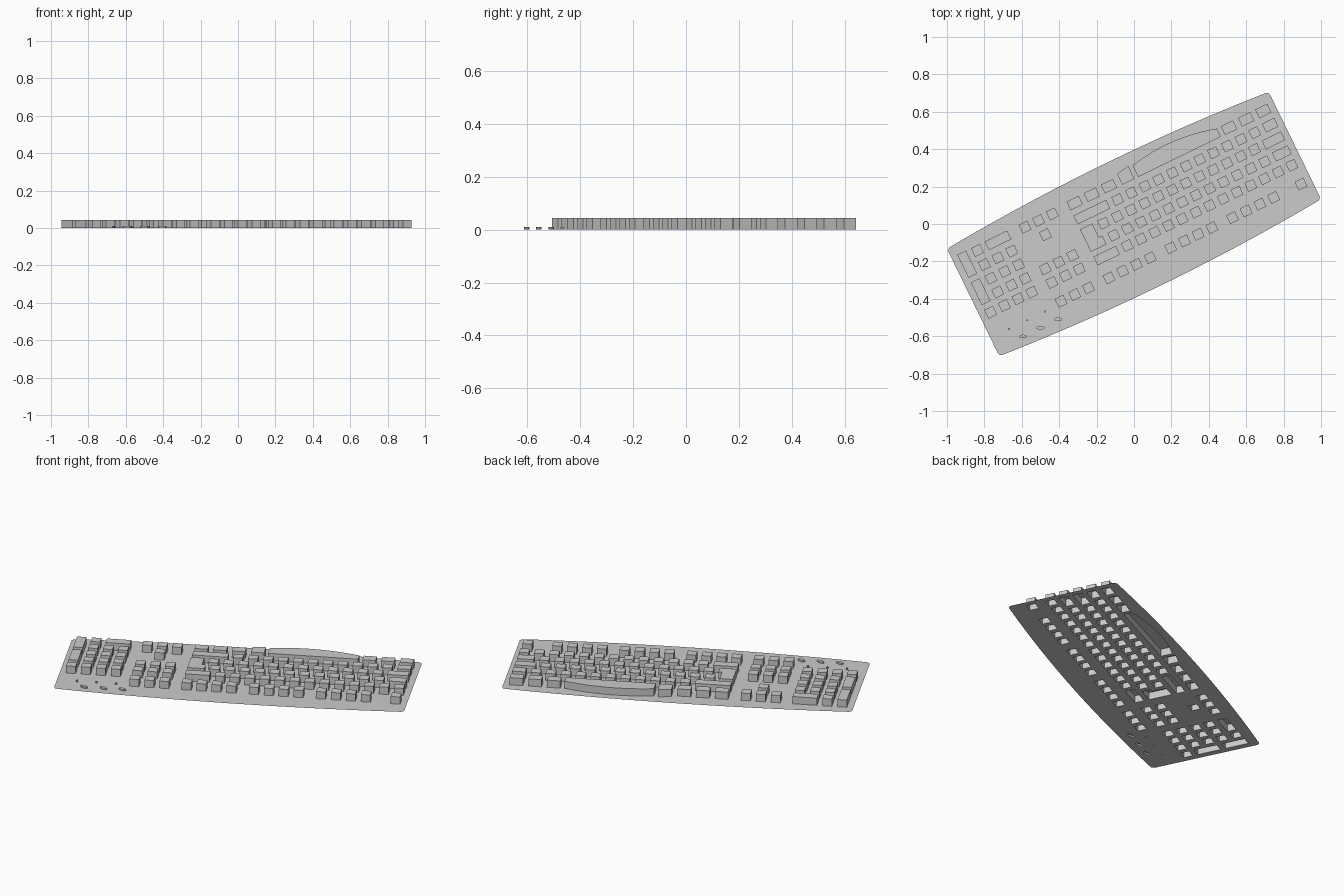
import bpy, bmesh, math

if "Cube" in bpy.data.objects:
    bpy.data.objects.remove(bpy.data.objects["Cube"])

P, GAP, LEFT = 0.0816, 0.030, -0.937       # key pitch, gap, left end of the key grid
ROWS = [0.200, 0.088, 0.007, -0.075, -0.156, -0.240]
TURN = math.radians(206)                   # the board lies turned on the ground
HEIGHT = 0.043
holes = []                                 # every footprint is also cut from the plate


def rect(col, row, w=1.0, rows=1):
    """Footprint of a key from its grid column, row and size in key units."""
    x0 = LEFT + col * P + GAP / 2
    x1 = LEFT + (col + w) * P - GAP / 2
    h = (P - GAP) / 2
    y0, y1 = ROWS[row + rows - 1] - h, ROWS[row] + h
    return [(x0, y0), (x1, y0), (x1, y1), (x0, y1)]


def run(col, row, widths):
    """A row of neighbouring keys."""
    out = []
    for w in widths:
        out.append(rect(col, row, w))
        col += w
    return out


def ellipse(cx, cy, rx, ry, n):
    c, s = math.cos(-TURN), math.sin(-TURN)
    pts = []
    for i in range(n):
        a = 2 * math.pi * i / n
        x, y = rx * math.cos(a), ry * math.sin(a)
        pts.append((cx + c * x - s * y, cy + s * x + c * y))
    return pts


def finish(name, bm):
    me = bpy.data.meshes.new(name)
    bm.to_mesh(me)
    bm.free()
    ob = bpy.data.objects.new(name, me)
    ob.rotation_euler.z = TURN
    bpy.context.collection.objects.link(ob)


def caps(name, prints, height=HEIGHT):
    """Hollow caps: walls and a top, open underneath."""
    bm = bmesh.new()
    for pts in prints:
        low = [bm.verts.new((x, y, 0)) for x, y in pts]
        top = [bm.verts.new((x, y, height)) for x, y in pts]
        bm.faces.new(top)
        for i in range(len(pts)):
            j = (i + 1) % len(pts)
            bm.faces.new((low[i], low[j], top[j], top[i]))
    holes.extend(prints)
    finish(name, bm)


# Escape and function keys
caps("function_keys", [rect(0, 0)] + run(2, 0, [1] * 4) + run(6.5, 0, [1] * 4)
     + run(11, 0, [1] * 4) + run(15.5, 0, [1] * 3))

# Letter block
caps("letter_keys", run(0, 1, [1] * 13 + [2]) + run(0, 2, [1.5] + [1] * 12)
     + run(0, 3, [1.75] + [1] * 12) + run(0, 4, [1.25] + [1] * 11 + [2.75])
     + run(0, 5, [1.25] * 3) + run(11.25, 5, [1.25] * 3))

# L-shaped return key
up, lo = rect(13.5, 2, 1.5), rect(13.75, 3, 1.25)
caps("return_key", [[lo[0], lo[1], up[2], up[3], up[0], (lo[0][0], up[0][1])]])

# Space bar with bowed front edge, and the deep key beside it
x0, x1, ytop, n = -0.622, -0.130, -0.216, 14
bow = []
for i in range(n + 1):
    t = i / n
    bow.append((x0 + (x1 - x0) * t, -0.264 - 0.020 * t - 0.032 * 4 * t * (1 - t)))
caps("space_bar", [bow + [(x1, ytop), (x0, ytop)]])
caps("deep_key", [[(-0.108, -0.292), (-0.036, -0.280), (-0.036, ytop), (-0.108, ytop)]])

# Navigation and arrow keys
caps("navigation_keys", run(15.5, 1, [1] * 3) + run(15.5, 2, [1] * 3))
caps("arrow_keys", [rect(16.5, 4)] + run(15.5, 5, [1] * 3))

# Number pad
N = 18.96
caps("number_pad", run(N, 1, [1] * 4) + run(N, 2, [1] * 3) + run(N, 3, [1] * 3)
     + run(N, 4, [1] * 3) + run(N, 5, [2, 1])
     + [rect(N + 3, 2, 1, 2), rect(N + 3, 4, 1, 2)])

# Status lights and small marks
caps("status_lights", [ellipse(x, 0.280, 0.023, 0.010, 8) for x in (0.588, 0.692, 0.797)], 0.009)
caps("light_marks", [ellipse(x, 0.212, 0.006, 0.006, 6) for x in (0.634, 0.739, 0.846)], 0.009)

# Plate: bowed long sides, rounded corners, holes under all keys
W, H, BOW, R = 0.957, 0.321, 0.037, 0.022
half = []
for i in range(5):
    a = math.radians(-90 + 90 * i / 4) + math.pi / 2
    half.append((W - R + R * math.cos(a), H - R + R * math.sin(a)))
for i in range(1, 24):
    x = (W - R) * (1 - i / 12)
    half.append((x, H + BOW * (1 - (x / (W - R)) ** 2)))
for i in range(5):
    a = math.radians(90 + 90 * i / 4)
    half.append((-W + R + R * math.cos(a), H - R + R * math.sin(a)))
outline = half + [(-x, -y) for x, y in half]

bm = bmesh.new()
for pts in [outline] + holes:
    vs = [bm.verts.new((x, y, 0)) for x, y in pts]
    for i in range(len(vs)):
        bm.edges.new((vs[i - 1], vs[i]))
bmesh.ops.triangle_fill(bm, edges=bm.edges[:], use_beauty=True, normal=(0, 0, 1))
bmesh.ops.dissolve_limit(bm, angle_limit=0.01, verts=[], edges=bm.edges[:])
for f in bm.faces:
    f.normal_update()
    if f.normal.z < 0:
        f.normal_flip()
finish("plate", bm)
